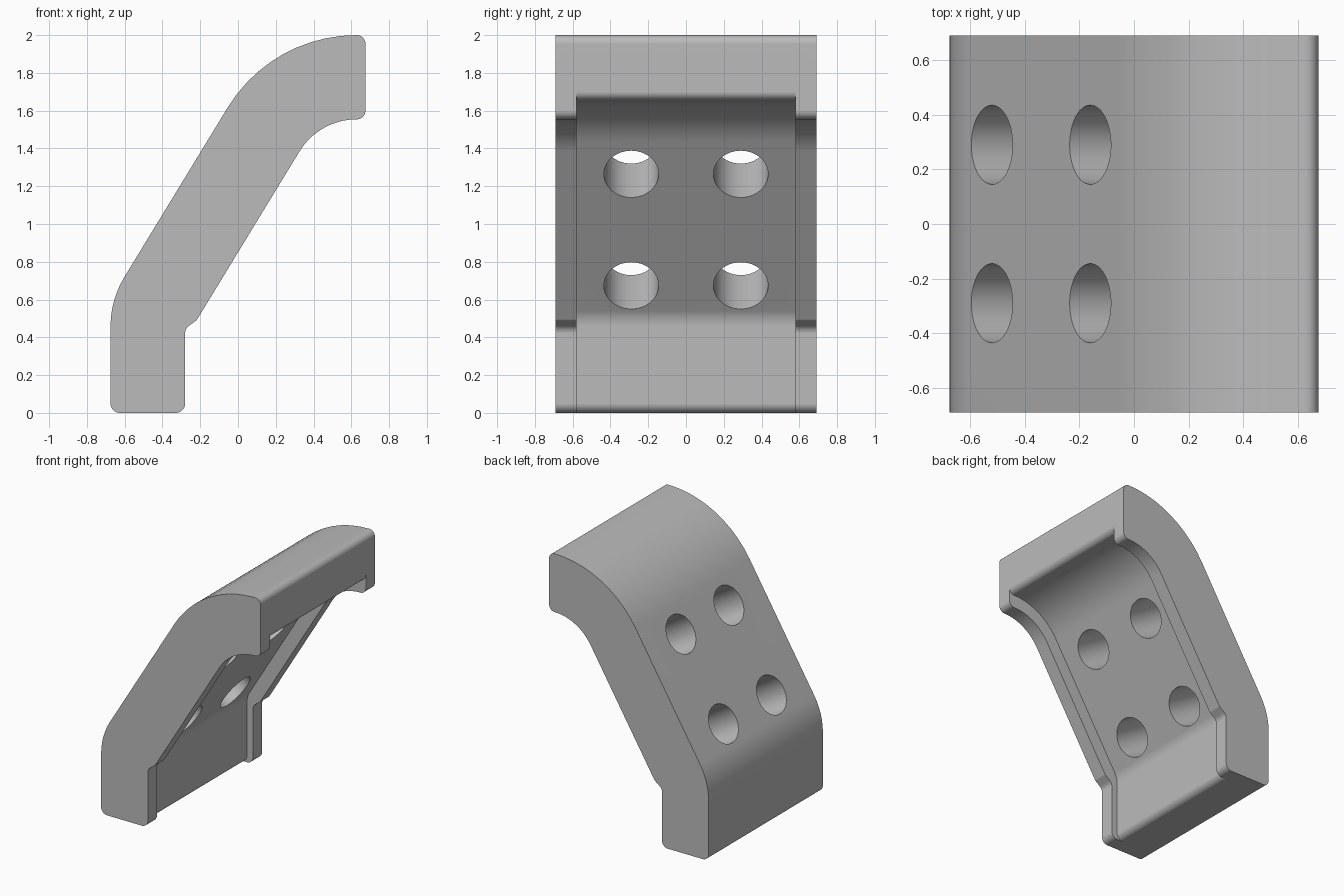
import bpy, bmesh, math
from mathutils import Vector, Matrix

if "Cube" in bpy.data.objects:
    bpy.data.objects.remove(bpy.data.objects["Cube"], do_unlink=True)

SLOPE = 1.64                      # rise of the slanted section
TILT = math.atan(SLOPE)


def rounded(corners, step=math.radians(6)):
    """Outline from (x, z, radius) corners, each replaced by a tangent arc."""
    out = []
    for i, (x, z, r) in enumerate(corners):
        p = Vector((x, z))
        if r == 0:
            out.append(p)
            continue
        a = (Vector(corners[i - 1][:2]) - p).normalized()
        b = (Vector(corners[(i + 1) % len(corners)][:2]) - p).normalized()
        half = a.angle(b) / 2
        centre = p + (a + b).normalized() * (r / math.sin(half))
        start = p + a * (r / math.tan(half)) - centre
        end = p + b * (r / math.tan(half)) - centre
        sweep = math.atan2(start.x * end.y - start.y * end.x, start.dot(end))
        n = max(4, math.ceil(abs(sweep) / step))
        out += [centre + Matrix.Rotation(sweep * k / n, 2) @ start for k in range(n + 1)]
    return out


def extrude_profile(name, corners, half_width):
    """Solid from an x-z outline, centred on y."""
    bm = bmesh.new()
    verts = [bm.verts.new((p.x, -half_width, p.y)) for p in rounded(corners)]
    bm.faces.new(verts)
    bmesh.ops.remove_doubles(bm, verts=bm.verts, dist=0.0005)
    res = bmesh.ops.extrude_face_region(bm, geom=bm.faces[:])
    moved = [v for v in res["geom"] if isinstance(v, bmesh.types.BMVert)]
    bmesh.ops.translate(bm, verts=moved, vec=(0, 2 * half_width, 0))
    bmesh.ops.recalc_face_normals(bm, faces=bm.faces)
    mesh = bpy.data.meshes.new(name)
    bm.to_mesh(mesh)
    bm.free()
    obj = bpy.data.objects.new(name, mesh)
    bpy.context.collection.objects.link(obj)
    return obj


def cut(target, cutter):
    """Subtract the cutter and discard it."""
    cutter.hide_render = True
    mod = target.modifiers.new("cut", "BOOLEAN")
    mod.operation, mod.solver, mod.object = "DIFFERENCE", "EXACT", cutter
    bpy.ops.object.select_all(action="DESELECT")
    bpy.context.view_layer.objects.active = target
    target.select_set(True)
    bpy.ops.object.modifier_apply(modifier=mod.name)
    bpy.data.objects.remove(cutter, do_unlink=True)


# Bent bracket body with full-depth side rails
bracket = extrude_profile("bracket_body", [
    (-0.675, 0, 0.05), (-0.675, 0.599, 0.5),
    (0.179, 2, 0.8), (0.675, 2, 0.046),
    (0.675, 1.554, 0.046), (0.429, 1.554, 0.354),
    (-0.218, 0.492, 0.025), (-0.28, 0.445, 0.05),
    (-0.28, 0, 0.05)], 0.69)

# Recess between the rails, leaving an even wall
cut(bracket, extrude_profile("recess_cutter", [
    (1, -0.2, 0), (-0.38, -0.2, 0), (-0.38, 0, 0),
    (-0.33, 0, 0.05), (-0.33, 0.503, 0.155),
    (0.3726, 1.655, 0.455), (0.675, 1.655, 0.046),
    (0.675, 1.701, 0), (1, 1.701, 0)], 0.58))

# Four bolt holes square to the slanted wall
for x in (-0.52, -0.16):
    for y in (-0.29, 0.29):
        bpy.ops.mesh.primitive_cylinder_add(
            vertices=48, radius=0.145, depth=1.2,
            location=(x, y, 1.706 + SLOPE * x), rotation=(0, -TILT, 0))
        cut(bracket, bpy.context.object)

# Plain grey finish
grey = bpy.data.materials.new("plain_grey")
grey.use_nodes = True
colour = (0.5, 0.5, 0.5, 1)
grey.diffuse_color = colour
grey.node_tree.nodes["Principled BSDF"].inputs["Base Color"].default_value = colour
bracket.data.materials.clear()
bracket.data.materials.append(grey)
for face in bracket.data.polygons:
    face.material_index = 0

# Smooth arcs with crisp rims and flat planes
bpy.ops.object.select_all(action="DESELECT")
bracket.select_set(True)
bpy.context.view_layer.objects.active = bracket
bpy.ops.object.shade_smooth_by_angle(angle=math.radians(30))
weighted = bracket.modifiers.new("flat_planes", "WEIGHTED_NORMAL")
weighted.keep_sharp = True
